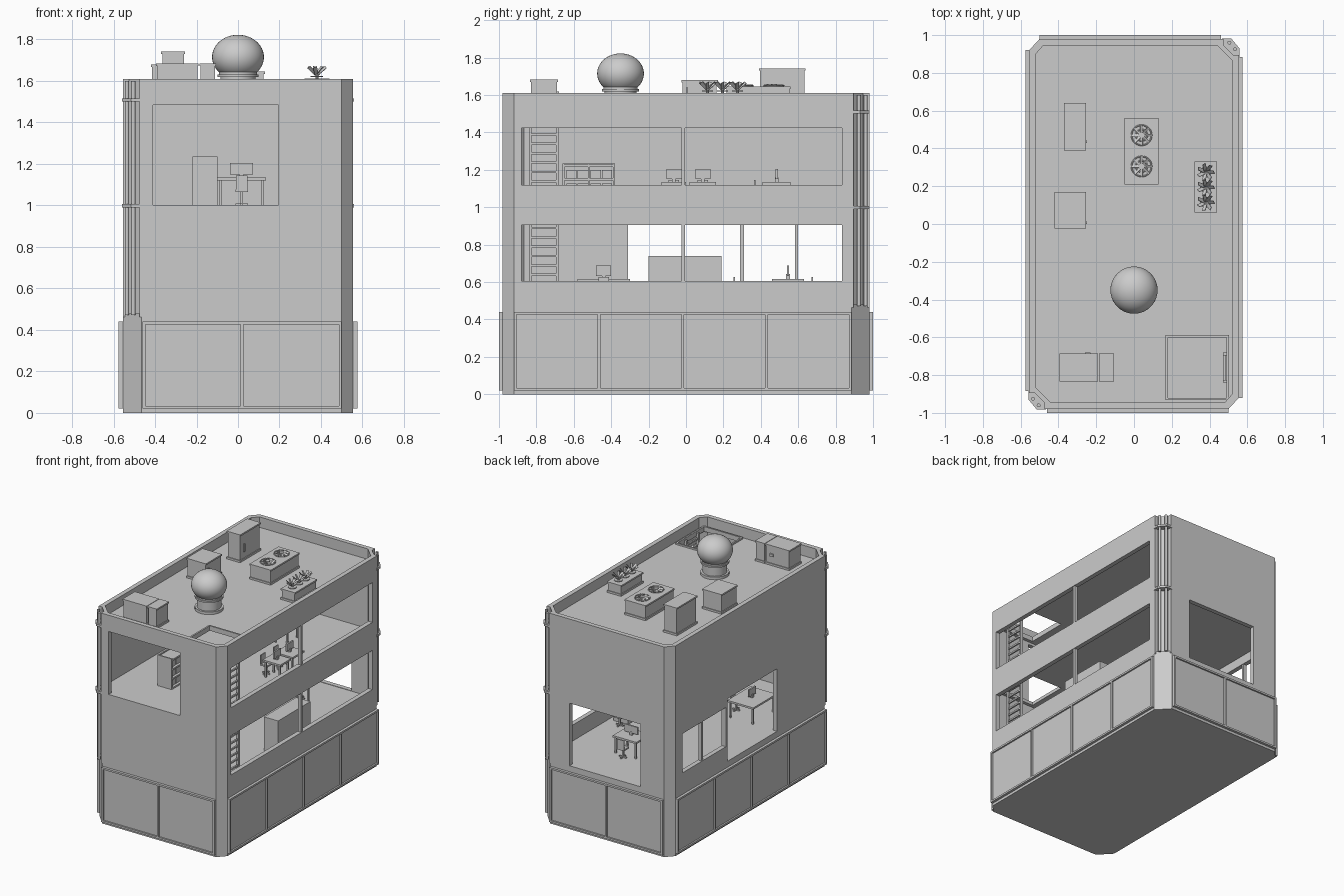
import bpy, bmesh, math
from mathutils import Matrix

cube = bpy.data.objects.get("Cube")
if cube:
    bpy.data.objects.remove(cube, do_unlink=True)

grey = bpy.data.materials.new("plain_grey")
grey.use_nodes = True
grey.diffuse_color = (0.6, 0.6, 0.6, 1)
grey.node_tree.nodes["Principled BSDF"].inputs["Base Color"].default_value = (0.6, 0.6, 0.6, 1)


def finish(name, bm):
    bmesh.ops.recalc_face_normals(bm, faces=bm.faces)
    mesh = bpy.data.meshes.new(name)
    bm.to_mesh(mesh)
    bm.free()
    mesh.materials.append(grey)
    obj = bpy.data.objects.new(name, mesh)
    bpy.context.collection.objects.link(obj)
    return obj


def add_box(bm, x0, x1, y0, y1, z0, z1):
    mat = Matrix.Translation(((x0 + x1) / 2, (y0 + y1) / 2, (z0 + z1) / 2))
    bmesh.ops.create_cube(bm, size=1, matrix=mat @ Matrix.Diagonal((x1 - x0, y1 - y0, z1 - z0, 1)))


def boxes(name, *sizes):
    bm = bmesh.new()
    for s in sizes:
        add_box(bm, *s)
    return finish(name, bm)


def cone(bm, x, y, z0, z1, r0, r1, sides=24):
    bmesh.ops.create_cone(bm, cap_ends=True, segments=sides, radius1=r0, radius2=r1,
                          depth=z1 - z0, matrix=Matrix.Translation((x, y, (z0 + z1) / 2)))


def prism(name, half, z0, z1):
    # the plan is point symmetric, so half of the outline is enough
    bm = bmesh.new()
    pts = half + [(-x, -y) for x, y in half]
    face = bm.faces.new([bm.verts.new((x, y, z0)) for x, y in pts])
    top = bmesh.ops.extrude_face_region(bm, geom=[face])["geom"]
    bmesh.ops.translate(bm, vec=(0, 0, z1 - z0), verts=[v for v in top if isinstance(v, bmesh.types.BMVert)])
    return finish(name, bm)


def carve(obj, cutter):
    mod = obj.modifiers.new("cut", 'BOOLEAN')
    mod.operation, mod.solver, mod.object = 'DIFFERENCE', 'EXACT', cutter
    cutter.hide_render = True
    bpy.context.view_layer.update()
    mesh = bpy.data.meshes.new_from_object(obj.evaluated_get(bpy.context.evaluated_depsgraph_get()))
    obj.modifiers.clear()
    obj.data = mesh
    bpy.data.objects.remove(cutter, do_unlink=True)


def smooth(obj):
    bpy.ops.object.select_all(action='DESELECT')
    obj.select_set(True)
    bpy.context.view_layer.objects.active = obj
    bpy.ops.object.shade_smooth_by_angle(angle=math.radians(35))


# --- building shell ---
FLOOR1, FLOOR2, ROOF, TOP = 0.483, 1.0, 1.53, 1.61
low_plan = [(.5, -.98), (.555, -.92), (.555, .885), (.465, .98)]
high_plan = [(.5, -.98), (.555, -.92), (.555, .895), (.525, .895), (.475, .945), (.475, .98)]
room_plan = [(.48, -.945), (.52, -.9), (.52, .865), (.44, .945)]

prism("ground_storey", low_plan, 0, FLOOR1 - .003)
walls = prism("upper_walls", high_plan, FLOOR1 - .02, TOP)
for z0, z1 in ((FLOOR1, FLOOR2 - .025), (FLOOR2, ROOF - .025), (ROOF, TOP + .1)):
    carve(walls, prism("room_cutter", room_plan, z0, z1))
openings = [
    (.5, .6, -.88, .835, .605, .905), (.5, .6, -.88, .835, 1.12, 1.425),   # right bands
    (-.41, .195, -1.1, -.9, FLOOR2 + .003, 1.485),                         # front
    (-.3, .3, .9, 1.1, FLOOR1 + .003, .965),                               # back
    (-.6, -.5, -.31, .29, FLOOR1 + .003, .965),                            # left tall
    (-.6, -.5, .31, .835, .605, .905),                                     # left band
    (.18, .49, -.92, -.6, .9, 1.1), (.18, .49, -.92, -.6, 1.45, 1.56)]     # hatches
for o in openings:
    carve(walls, boxes("opening_cutter", o))

boxes("window_mullions", (.525, .55, -.024, -.006, .605, .905), (.525, .55, -.024, -.006, 1.12, 1.425),
      (-.55, -.525, .582, .6, .605, .905))

# --- panels round the ground storey ---
def panel_row(name, along_x, a0, a1, count, sign):
    parts = []
    near, z0, z1, bar = (.98 if along_x else .555), .02, .44, .014

    def piece(u0, u1, w0, w1, depth):
        d = sorted((sign * (near - .01), sign * (near + depth)))
        parts.append((u0, u1, *d, w0, w1) if along_x else (*d, u0, u1, w0, w1))
    piece(a0, a1, z0, z1, .008)
    piece(a0, a1, z0, z0 + bar, .02)
    piece(a0, a1, z1 - bar, z1, .02)
    for i in range(count + 1):
        u = a0 + (a1 - a0 - bar) * i / count
        piece(u, u + bar, z0 + bar, z1 - bar, .02)
    boxes(name, *parts)


panel_row("front_panels", True, -.46, .5, 2, -1)
panel_row("back_panels", True, -.5, .46, 2, 1)
panel_row("right_panels", False, -.92, .885, 4, 1)
panel_row("left_panels", False, -.885, .92, 4, -1)

# --- corner pipes and brackets ---
for s, side in ((1, "back_right"), (-1, "front_left")):
    bm = bmesh.new()
    for x, y in ((.535, .925), (.505, .96)):
        cone(bm, s * x, s * y, FLOOR1 - .01, TOP - .01, .01, .01, 12)
    smooth(finish(side + "_pipes", bm))
    for z in (FLOOR2 - .01, 1.5):
        plate = [(.558, .885), (.558, .93), (.515, .982), (.465, .982), (.465, .94), (.52, .885)]
        bm = bmesh.new()
        base = bm.faces.new([bm.verts.new((s * x, s * y, z)) for x, y in plate])
        geo = bmesh.ops.extrude_face_region(bm, geom=[base])["geom"]
        bmesh.ops.translate(bm, vec=(0, 0, .016), verts=[v for v in geo if isinstance(v, bmesh.types.BMVert)])
        finish(side + "_bracket", bm)

# --- ladder and hatch rim ---
rungs = [(.475, .487, -.83, -.69, FLOOR1 + .05 * i, FLOOR1 + .05 * i + .012) for i in range(1, 21)]
boxes("ladder", (.47, .492, -.84, -.825, FLOOR1, ROOF), (.47, .492, -.695, -.68, FLOOR1, ROOF), *rungs)
boxes("hatch_rim", (.168, .18, -.932, -.588, ROOF - .01, ROOF + .012), (.49, .502, -.932, -.588, ROOF - .01, ROOF + .012),
      (.18, .49, -.932, -.92, ROOF - .01, ROOF + .012), (.18, .49, -.6, -.588, ROOF - .01, ROOF + .012))

# --- roof dome ---
bm = bmesh.new()
cone(bm, 0, -.35, ROOF, 1.62, .085, .085, 32)
cone(bm, 0, -.35, 1.62, 1.632, .1, .1, 32)
cone(bm, 0, -.35, 1.632, 1.655, .092, .092, 32)
cone(bm, 0, -.35, ROOF, ROOF + .02, .1, .1, 32)
smooth(finish("dome_pedestal", bm))
bm = bmesh.new()
bmesh.ops.create_uvsphere(bm, u_segments=40, v_segments=24, radius=.125,
                          matrix=Matrix.Translation((0, -.35, 1.715)) @ Matrix.Diagonal((1, 1, .86, 1)))
smooth(finish("dome", bm))


# --- roof equipment ---
def unit(name, x0, x1, y0, y1, z1, lip=.006):
    boxes(name, (x0 + lip, x1 - lip, y0 + lip, y1 - lip, ROOF, z1 - .01), (x0, x1, y0, y1, z1 - .012, z1),
          (x0, x1, y0, y1, ROOF, ROOF + .015))


unit("front_unit_long", -.395, -.19, -.835, -.685, 1.683)
unit("front_unit_short", -.186, -.105, -.835, -.685, 1.683)
unit("low_unit", -.42, -.255, -.025, .17, 1.68)
unit("tall_unit", -.37, -.255, .39, .64, 1.743)
unit("fan_unit", -.05, .13, .21, .56, 1.645)
unit("vent_unit", .32, .44, .06, .33, 1.612)
boxes("unit_handles", (-.256, -.248, .43, .442, 1.6, 1.66), (-.256, -.25, .0, .012, 1.59, 1.64),
      (-.26, -.23, -.69, -.68, 1.6, 1.62))

for y in (.305, .47):
    bm = bmesh.new()
    cone(bm, .04, y, 1.64, 1.66, .016, .016, 16)
    for i in range(8):
        arm = bmesh.ops.create_cube(bm, size=1, matrix=Matrix.Translation((.04, y, 1.652))
                                    @ Matrix.Rotation(i * math.pi / 4, 4, 'Z') @ Matrix.Translation((.027, 0, 0))
                                    @ Matrix.Rotation(.5, 4, 'X') @ Matrix.Diagonal((.05, .016, .003, 1)))
    finish("fan_blades", bm)
    for r in (.03, .053):
        bpy.ops.mesh.primitive_torus_add(location=(.04, y, 1.65), major_radius=r, minor_radius=.004,
                                         major_segments=28, minor_segments=6)
        ring = bpy.context.object
        ring.name = "fan_ring"
        ring.data.materials.append(grey)

for y in (.115, .195, .275):
    bm = bmesh.new()
    cone(bm, .38, y, 1.605, 1.635, .008, .008, 10)
    cone(bm, .38, y, 1.618, 1.623, .03, .03, 16)
    for i in range(7):
        bmesh.ops.create_cube(bm, size=1, matrix=Matrix.Translation((.38, y, 1.63))
                              @ Matrix.Rotation(i * math.tau / 7, 4, 'Z') @ Matrix.Rotation(-.7, 4, 'Y')
                              @ Matrix.Translation((.03, 0, 0)) @ Matrix.Rotation(.6, 4, 'X')
                              @ Matrix.Diagonal((.055, .02, .003, 1)))
    finish("vent_rotor", bm)


# --- furniture ---
def desk(x0, x1, y0, y1, f):
    legs = [(x, x + .012, y, y + .012, f, f + .12) for x in (x0 + .01, x1 - .022) for y in (y0 + .01, y1 - .022)]
    boxes("desk", (x0, x1, y0, y1, f + .12, f + .134), *legs)


def monitor(x, y, f, facing_x):
    w, d = (.006, .04) if facing_x else (.055, .006)
    boxes("monitor", (x - w, x + w, y - d, y + d, f + .15, f + .205), (x - .01, x + .01, y - .01, y + .01, f + .134, f + .16))


def chair(x, y, f, dx, dy):
    bx, by = x + dx * .028, y + dy * .028
    w, d = (.004, .028) if dx else (.028, .004)
    boxes("chair", (x - .03, x + .03, y - .03, y + .03, f + .065, f + .077), (x - .006, x + .006, y - .006, y + .006, f, f + .07),
          (x - .03, x + .03, y - .005, y + .005, f, f + .01), (x - .005, x + .005, y - .03, y + .03, f, f + .01),
          (bx - w, bx + w, by - d, by + d, f + .077, f + .145))


for x0, x1, y0, y1, f, facing_x, dx, dy in (
        (.3, .45, -.13, 0, FLOOR2, True, -1, 0), (.3, .45, .02, .16, FLOOR2, True, -1, 0),
        (-.1, .135, .41, .56, FLOOR2, False, 0, -1), (-.36, -.14, -.58, -.3, FLOOR1, True, 1, 0),
        (-.02, .18, .46, .63, FLOOR1, False, 0, 1)):
    cx, cy = (x0 + x1) / 2, (y0 + y1) / 2
    desk(x0, x1, y0, y1, f)
    monitor(cx, cy, f, facing_x)
    chair(cx + dx * (x1 - x0) * .6, cy + dy * (y1 - y0) * .6, f, dx, dy)

boxes("counter", (.36, .48, -.2, .19, FLOOR1, .74))
chair(.4, .23, FLOOR1, 0, 1)
levels = [FLOOR2 + .072 * i for i in range(4)]
boxes("bookshelf", (-.22, -.21, -.66, -.38, FLOOR2, 1.235),
      *[(-.22, -.1, y, y + .01, FLOOR2, 1.235) for y in (-.66, -.525, -.39)],
      *[(-.22, -.1, -.66, -.38, z, z + .012) for z in levels],
      *[(-.2, -.12, y, y + .055, z, z + .055) for z in levels[:3] for y in (-.64, -.58, -.51, -.45)])
